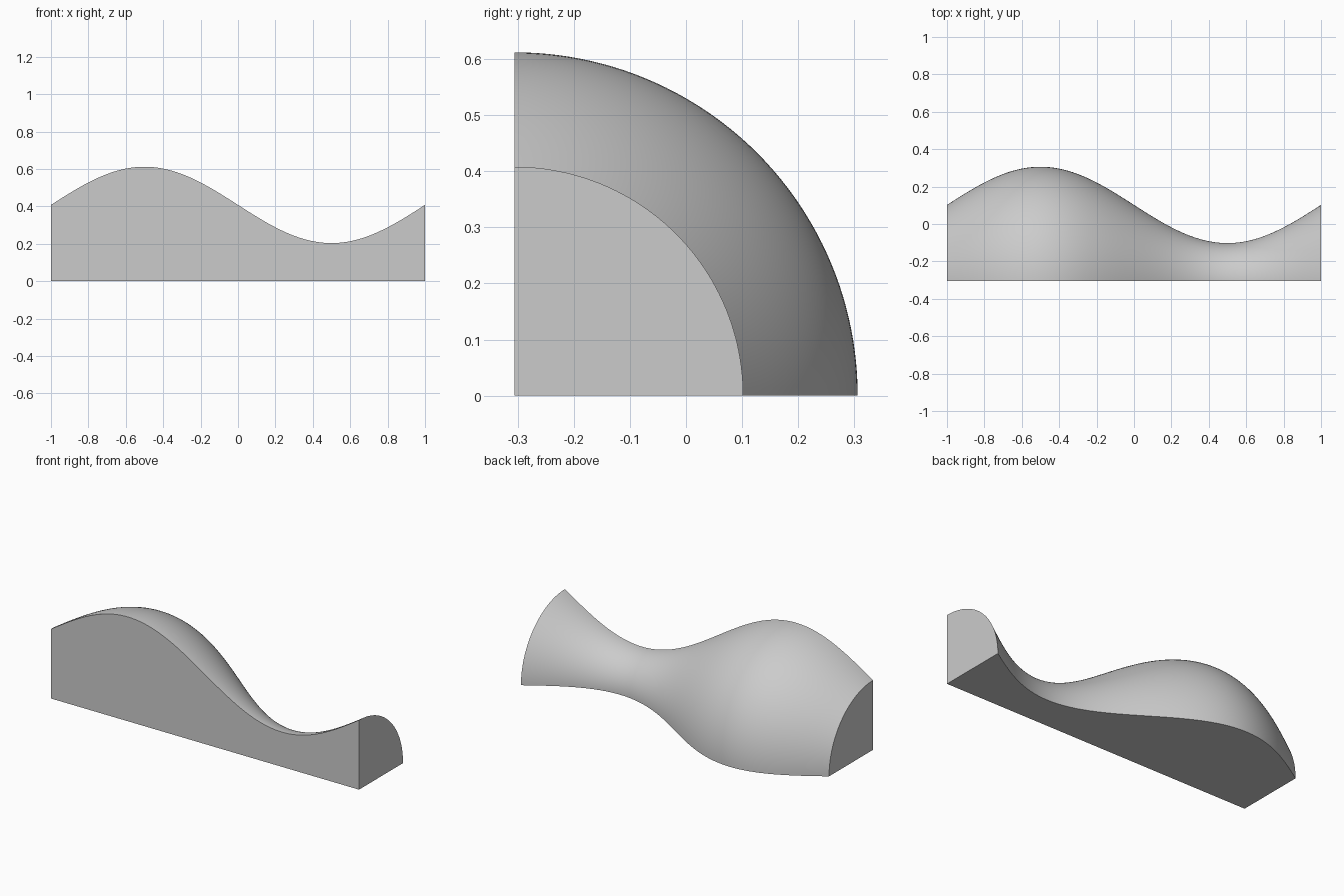
import bpy
import bmesh
from math import sin, cos, pi

cube = bpy.data.objects.get("Cube")
if cube:
    bpy.data.objects.remove(cube, do_unlink=True)

MEAN, WAVE = 0.408, 0.204      # mean radius and wave height
AXIS_Y = -(MEAN + WAVE) / 2    # the turning axis lies on the floor at the front
STEPS, ARC = 96, 48


def radius(x):
    return MEAN - WAVE * sin(pi * x)


bm = bmesh.new()

# Quarter-turn rings, from the floor at the back to the top at the front
rings = []
for i in range(STEPS + 1):
    x = -1 + 2 * i / STEPS
    r = radius(x)
    angles = [pi / 2 * j / ARC for j in range(ARC + 1)]
    rings.append([bm.verts.new((x, AXIS_Y + r * cos(a), r * sin(a))) for a in angles])

# Curved outer skin
for near, far in zip(rings, rings[1:]):
    for j in range(ARC):
        face = bm.faces.new((near[j], far[j], far[j + 1], near[j + 1]))
        face.smooth = True

# Flat ends, floor and front
axis_ends = [bm.verts.new((x, AXIS_Y, 0)) for x in (-1, 1)]
for corner, ring in zip(axis_ends, (rings[0], rings[-1])):
    bm.faces.new([corner] + ring)
for j in (0, ARC):
    bm.faces.new([axis_ends[1], axis_ends[0]] + [ring[j] for ring in rings])

bmesh.ops.recalc_face_normals(bm, faces=bm.faces)
mesh = bpy.data.meshes.new("wavy_quarter_solid")
bm.to_mesh(mesh)
bm.free()

# Plain grey material
grey = bpy.data.materials.new("light grey")
grey.use_nodes = True
colour = (0.6, 0.6, 0.6, 1)
grey.diffuse_color = colour
grey.node_tree.nodes["Principled BSDF"].inputs["Base Color"].default_value = colour
mesh.materials.append(grey)

solid = bpy.data.objects.new("wavy_quarter_solid", mesh)
bpy.context.collection.objects.link(solid)
